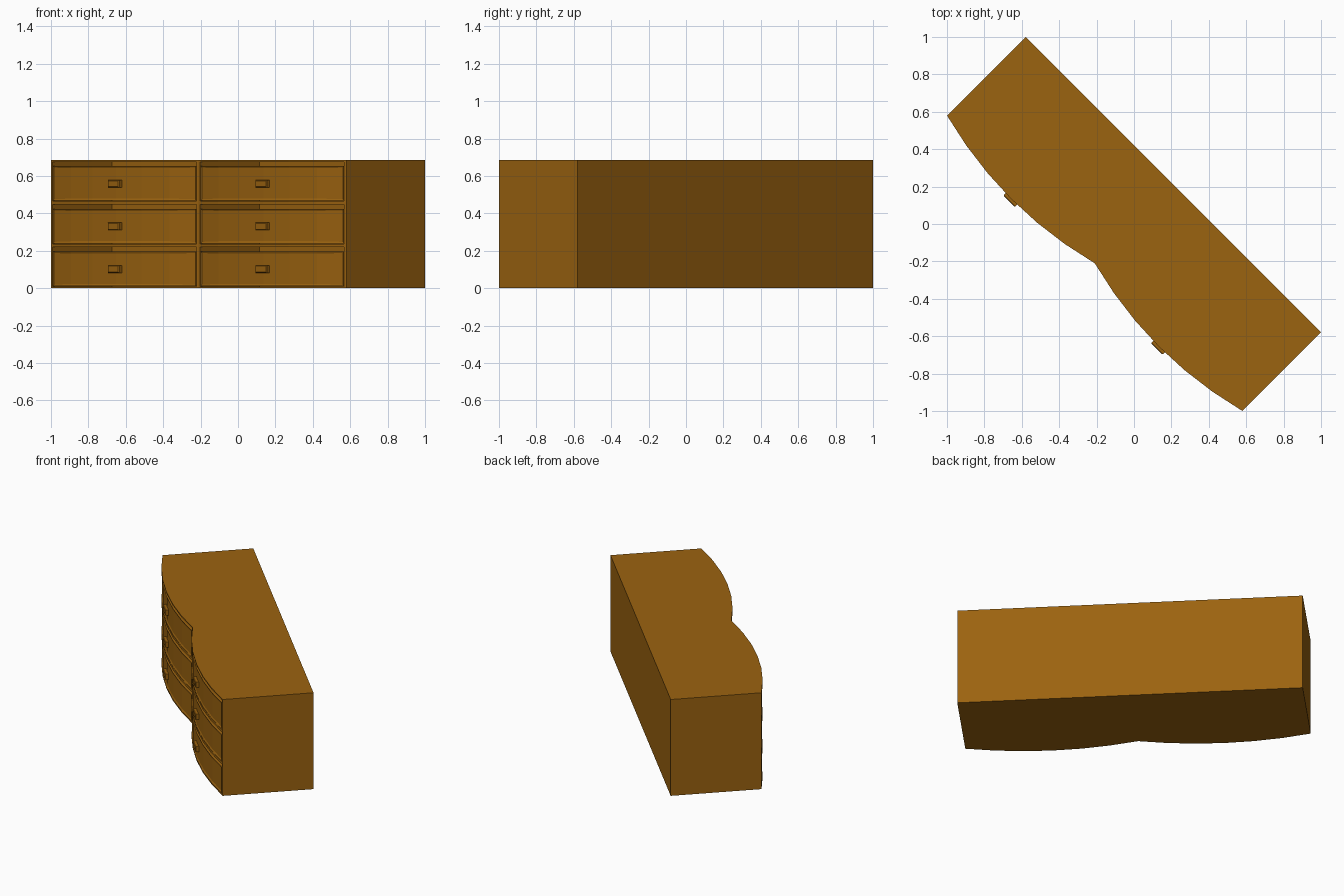
import bpy, bmesh, math
from mathutils import Matrix

if "Cube" in bpy.data.objects:
    bpy.data.objects.remove(bpy.data.objects["Cube"])

# Everything is laid out in a straight frame (front = -y), then turned 45 degrees.
TURN = Matrix.Rotation(math.radians(-45), 4, 'Z')
HALF, DEPTH, SAG = 1.117, 0.297, 0.0725      # half width, half depth, bow of fronts
HEIGHT, WALL, CAVITY = 0.685, 0.014, 0.15    # cavity = y of the inner back wall
SEG = 6

wood = bpy.data.materials.new("warm brown wood")
wood.diffuse_color = (0.33, 0.125, 0.005, 1)
wood.use_nodes = True
wood.node_tree.nodes["Principled BSDF"].inputs["Base Color"].default_value = wood.diffuse_color

# Front outline: two faceted bows meeting in a cusp at x = 0
KNOTS = []
for i in range(2 * SEG + 1):
    x = -HALF + i * HALF / SEG
    t = ((i % SEG) / SEG) * 2 - 1
    KNOTS.append((x, -DEPTH - SAG * (1 - t * t)))


def front_y(x):
    for (xa, ya), (xb, yb) in zip(KNOTS, KNOTS[1:]):
        if xa - 1e-6 <= x <= xb + 1e-6:
            return ya + (yb - ya) * (x - xa) / (xb - xa)


def front_line(x0, x1):
    mid = [k for k in KNOTS if x0 + 1e-4 < k[0] < x1 - 1e-4]
    return [(x0, front_y(x0))] + mid + [(x1, front_y(x1))]


def finish(bm, name):
    bmesh.ops.recalc_face_normals(bm, faces=bm.faces)
    bm.transform(TURN)
    me = bpy.data.meshes.new(name)
    bm.to_mesh(me)
    bm.free()
    me.materials.append(wood)
    ob = bpy.data.objects.new(name, me)
    bpy.context.collection.objects.link(ob)


def prism(bm, pts, z0, z1):
    lo = [bm.verts.new((x, y, z0)) for x, y in pts]
    hi = [bm.verts.new((x, y, z1)) for x, y in pts]
    bm.faces.new(lo[::-1])
    bm.faces.new(hi)
    n = len(pts)
    for i in range(n):
        j = (i + 1) % n
        bm.faces.new((lo[i], lo[j], hi[j], hi[i]))


def board(name, x0, x1, z0, z1, back):
    bm = bmesh.new()
    prism(bm, front_line(x0, x1) + [(x1, back), (x0, back)], z0, z1)
    finish(bm, name)


def box(bm, x0, x1, y0, y1, z0, z1):
    prism(bm, [(x0, y0), (x1, y0), (x1, y1), (x0, y1)], z0, z1)


# Carcass: top, bottom, back, ends, divider, shelves
T = 0.009
board("top_panel", -HALF, HALF, HEIGHT - T, HEIGHT, DEPTH)
board("bottom_panel", -HALF, HALF, 0, T, DEPTH)
bm = bmesh.new()
box(bm, -HALF, HALF, CAVITY, DEPTH, T, HEIGHT - T)
finish(bm, "back_panel")
board("left_end", -HALF, -HALF + WALL, T, HEIGHT - T, CAVITY)
board("right_end", HALF - WALL, HALF, T, HEIGHT - T, CAVITY)
board("centre_divider", -WALL, WALL, T, HEIGHT - T, CAVITY)
PITCH = HEIGHT / 3
for side, x0 in (("left", -HALF), ("right", 0)):
    for k in (1, 2):
        board(f"{side}_shelf_{k}", x0 + WALL, x0 + HALF - WALL,
              k * PITCH - T, k * PITCH + T, CAVITY)

# Drawers: bowed front with sunken panel, low tray, small pull
for side, xs in (("left", -HALF), ("right", 0)):
    x0, x1 = xs + WALL + 0.003, xs + HALF - WALL - 0.003
    cx = xs + HALF / 2
    for k in range(3):
        z0 = k * PITCH + T + 0.003
        z1 = z0 + 0.184
        bm = bmesh.new()
        line = front_line(x0, x1)
        prism(bm, line + [(x, y + 0.035) for x, y in line[::-1]], z0, z1)
        bmesh.ops.recalc_face_normals(bm, faces=bm.faces)
        bm.normal_update()
        faces = [f for f in bm.faces if f.normal.y < -0.8]
        bmesh.ops.inset_region(bm, faces=faces, thickness=0.011, depth=0)
        for v in {v for f in faces for v in f.verts}:
            v.co.y += 0.005
        finish(bm, f"{side}_drawer_front_{k + 1}")

        bm = bmesh.new()
        ya, yb, zt = -DEPTH + 0.035, CAVITY - 0.01, z1 - 0.01
        box(bm, x0, x1, ya, yb, z0, z0 + 0.01)
        box(bm, x0, x0 + 0.012, ya, yb, z0 + 0.01, zt)
        box(bm, x1 - 0.012, x1, ya, yb, z0 + 0.01, zt)
        box(bm, x0 + 0.012, x1 - 0.012, yb - 0.012, yb, z0 + 0.01, zt)
        finish(bm, f"{side}_drawer_tray_{k + 1}")

        bm = bmesh.new()
        zc = (z0 + z1) / 2 - 0.002
        box(bm, cx - 0.043, cx + 0.043, -0.386, -0.355, zc - 0.02, zc + 0.02)
        edges = [e for e in bm.edges if all(v.co.y < -0.38 for v in e.verts)]
        bmesh.ops.bevel(bm, geom=edges, offset=0.004, segments=1, affect='EDGES')
        finish(bm, f"{side}_drawer_pull_{k + 1}")
